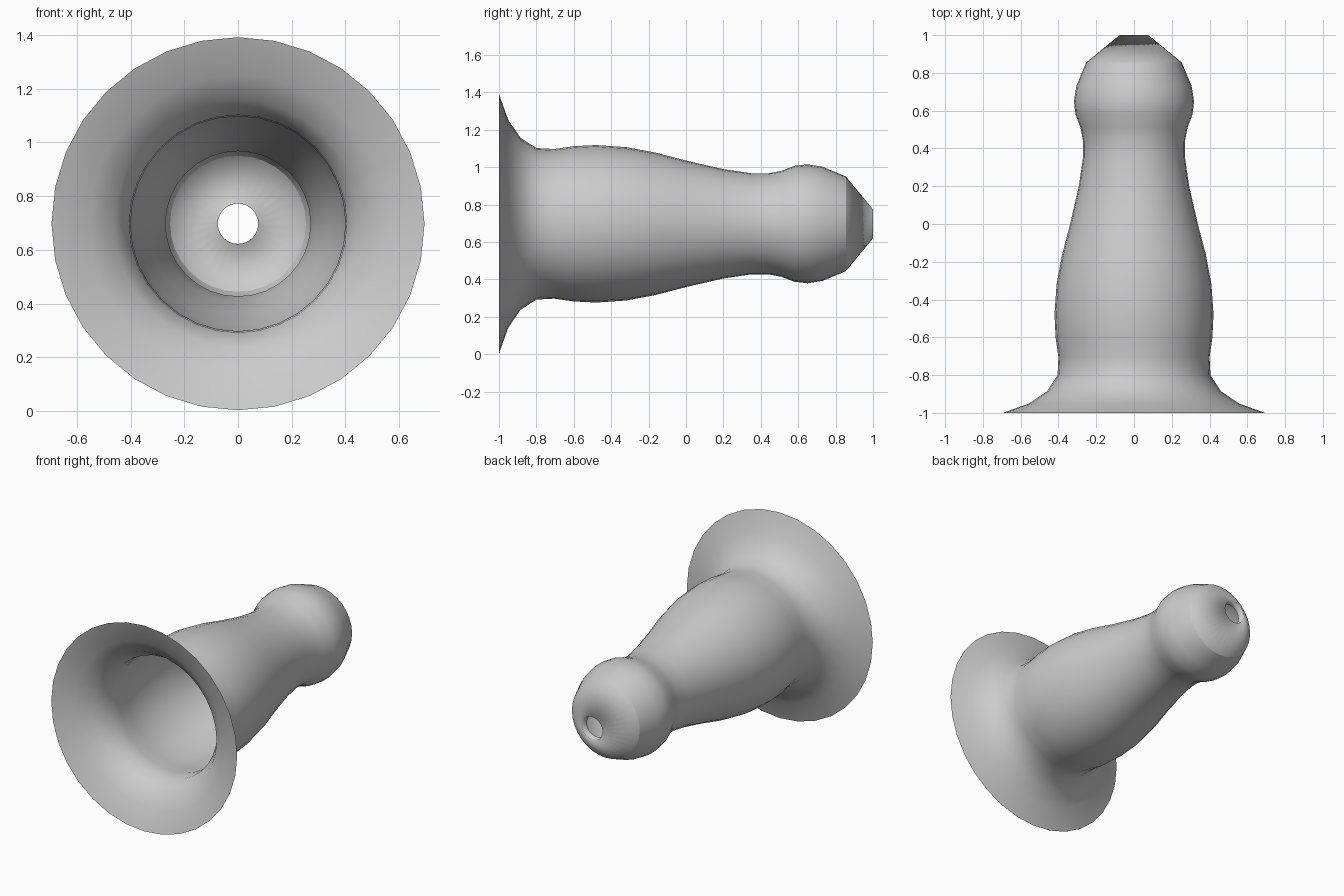
import bpy
import bmesh
from math import sin, cos, tau

cube = bpy.data.objects.get("Cube")
if cube:
    bpy.data.objects.remove(cube)

SIDES = 32
CENTRE_Z = 0.697

# Profile from flared rim to tip as (position along y, radius)
PROFILE = [
    (-1.0, 0.694), (-0.95, 0.555), (-0.885, 0.46), (-0.8, 0.405),
    (-0.705, 0.4), (-0.6, 0.415), (-0.48, 0.421), (-0.32, 0.41),
    (-0.16, 0.38), (0.0, 0.338), (0.2, 0.292), (0.35, 0.27),
    (0.44, 0.27), (0.51, 0.283), (0.58, 0.31), (0.65, 0.318),
    (0.73, 0.305), (0.855, 0.253), (1.0, 0.077), (0.95, 0.075),
]
CREASE = 17  # ring where the rounded bulb meets the conical tip

grey = bpy.data.materials.new("plain grey")
grey.use_nodes = True
colour = (0.6, 0.6, 0.6, 1)
grey.diffuse_color = colour
grey.node_tree.nodes["Principled BSDF"].inputs["Base Color"].default_value = colour

# Open shell turned around the y axis, with a short lip inside the tip hole
bm = bmesh.new()
angles = [tau * i / SIDES for i in range(SIDES)]
rings = [
    [bm.verts.new((r * sin(a), y, CENTRE_Z + r * cos(a))) for a in angles]
    for y, r in PROFILE
]
for a, b in zip(rings, rings[1:]):
    for i in range(SIDES):
        j = (i + 1) % SIDES
        bm.faces.new((a[i], a[j], b[j], b[i])).smooth = True

# Sharp edge around the tip
for i in range(SIDES):
    pair = (rings[CREASE][i], rings[CREASE][(i + 1) % SIDES])
    bm.edges.get(pair).smooth = False

mesh = bpy.data.meshes.new("flared_shell")
bm.to_mesh(mesh)
bm.free()
mesh.materials.append(grey)
shell = bpy.data.objects.new("flared_shell", mesh)
bpy.context.collection.objects.link(shell)
